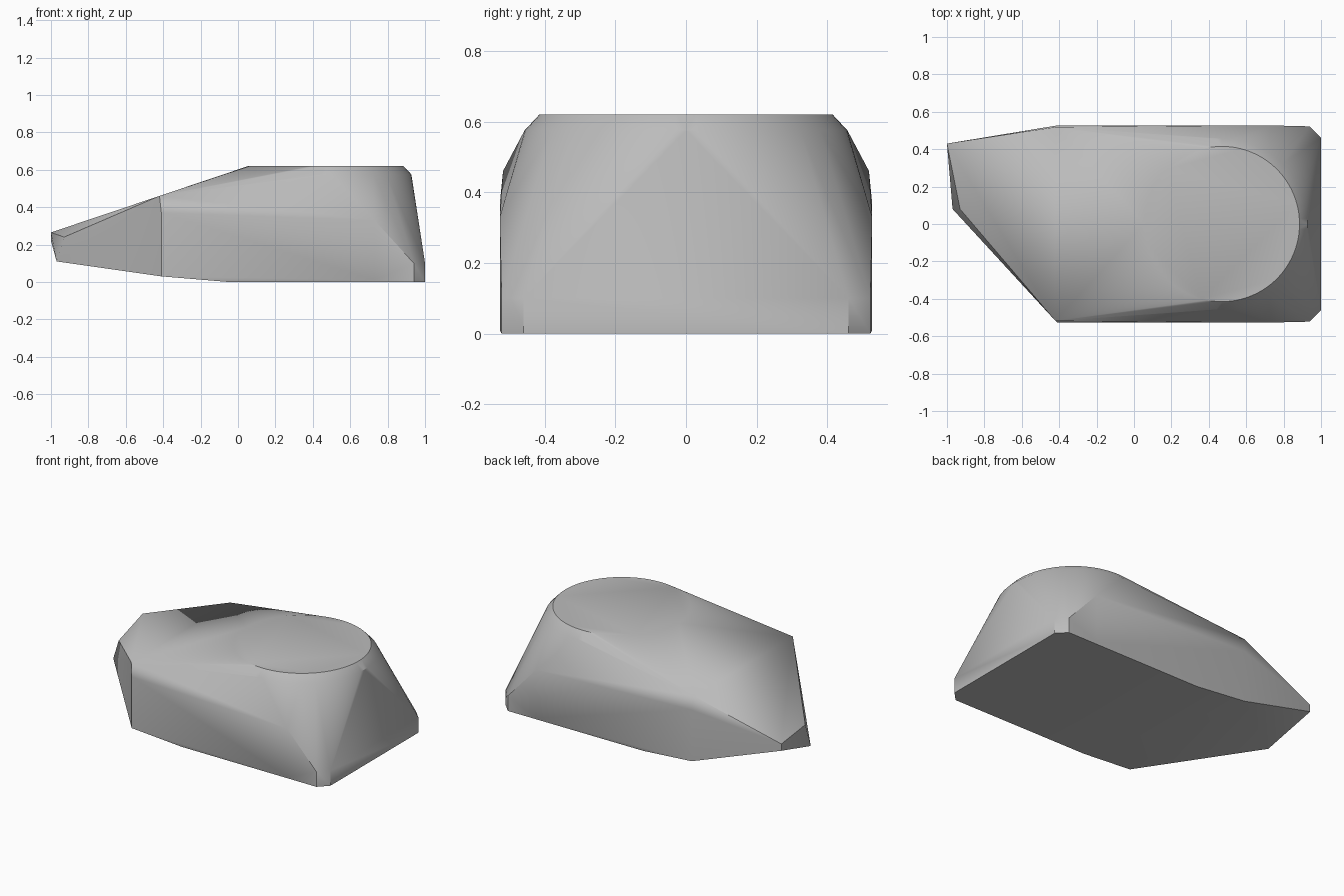
import bpy
import bmesh
import math

cube = bpy.data.objects.get("Cube")
if cube:
    bpy.data.objects.remove(cube, do_unlink=True)

grey = bpy.data.materials.new("plain grey")
grey.use_nodes = True
colour = (0.5, 0.5, 0.5, 1)
grey.diffuse_color = colour
grey.node_tree.nodes["Principled BSDF"].inputs["Base Color"].default_value = colour


def ring(radius, z, count=96):
    """Circle of points around the round top."""
    turns = [2 * math.pi * i / count for i in range(count)]
    return [(0.47 + radius * math.cos(a), radius * math.sin(a), z) for a in turns]


# Round top with a chamfered rim
points = ring(0.415, 0.62) + ring(0.457, 0.575)

# Long side walls and chamfered end corners, mirrored front to back
side = [
    (1, 0.46, 0), (1, 0.46, 0.1),
    (0.94, 0.522, 0), (0.94, 0.522, 0.1),
    (0.73, 0.527, 0.33), (0.73, 0.527, 0.01),
    (-0.42, 0.518, 0.46), (-0.41, 0.527, 0.37),
    (-0.41, 0.527, 0.03), (-0.05, 0.52, 0),
]
points += [(x, s * y, z) for x, y, z in side for s in (-1, 1)]

# Slanted, lopsided nose
points += [(-1, 0.43, 0.265), (-1, 0.43, 0.22), (-0.97, 0.08, 0.11), (-0.93, 0.08, 0.24)]

# Stretch one skin over all the points
bm = bmesh.new()
for p in points:
    bm.verts.new(p)
hull = bmesh.ops.convex_hull(bm, input=bm.verts)
loose = {g for g in hull["geom_interior"] + hull["geom_unused"]
         if isinstance(g, bmesh.types.BMVert)}
bmesh.ops.delete(bm, geom=list(loose), context="VERTS")
bmesh.ops.dissolve_limit(bm, angle_limit=math.radians(0.5),
                         verts=bm.verts, edges=bm.edges)
bmesh.ops.recalc_face_normals(bm, faces=bm.faces)

mesh = bpy.data.meshes.new("wedge_body")
bm.to_mesh(mesh)
bm.free()
mesh.materials.append(grey)
body = bpy.data.objects.new("wedge_body", mesh)
bpy.context.collection.objects.link(body)

# Smooth the curved corners, keep the hard edges
bpy.ops.object.select_all(action="DESELECT")
body.select_set(True)
bpy.context.view_layer.objects.active = body
bpy.ops.object.shade_smooth_by_angle(angle=math.radians(30))
